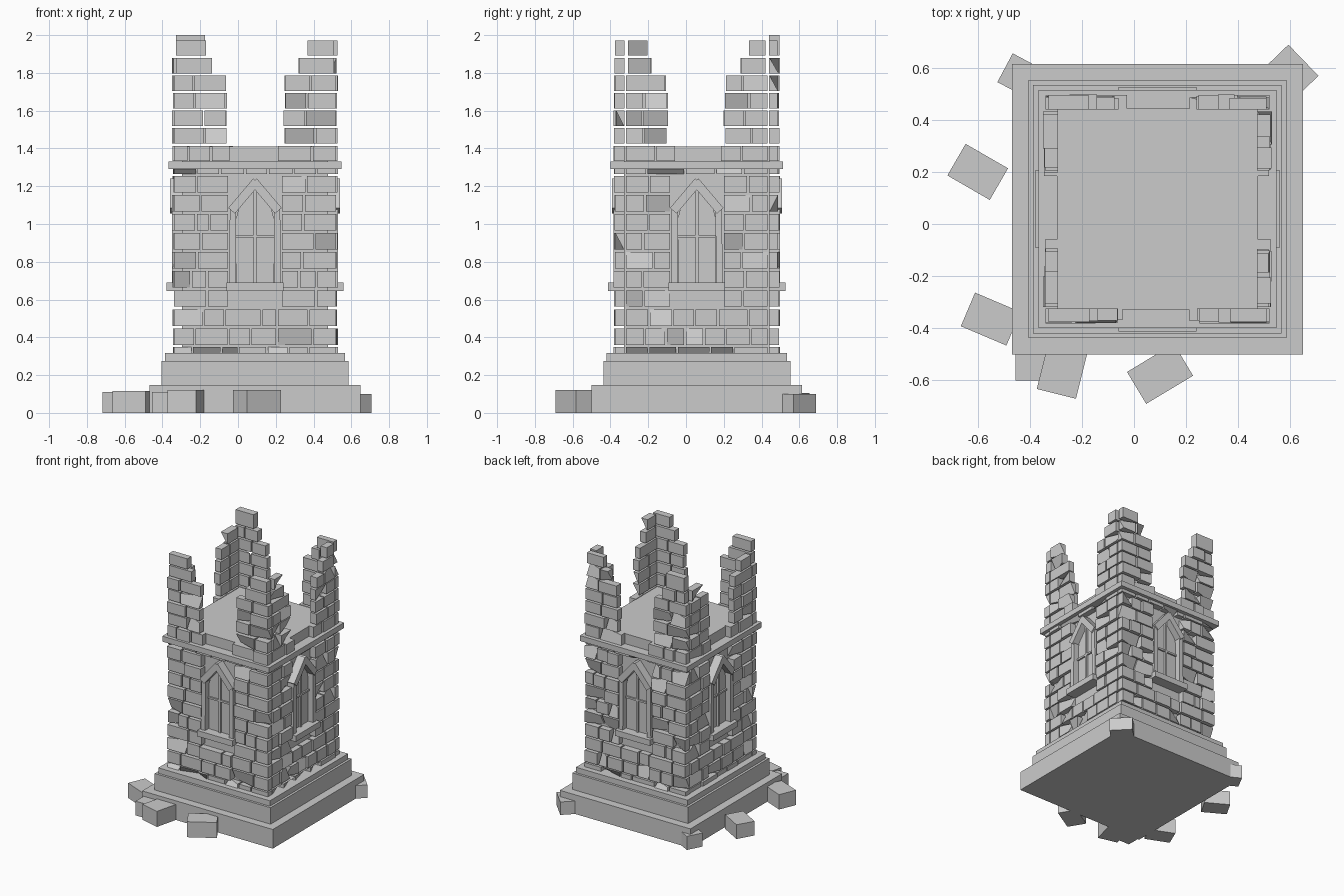
import bpy, bmesh, math, random
from mathutils import Matrix, Vector

if "Cube" in bpy.data.objects:
    bpy.data.objects.remove(bpy.data.objects["Cube"])

random.seed(7)
CX, CY = 0.09, 0.057           # tower axis
CORE = 0.386                   # half width of the inner core
FACE = 0.432                   # half width over the bricks


def side_matrix(k):
    return Matrix.Translation((CX, CY, 0)) @ Matrix.Rotation(k * math.pi / 2, 4, 'Z')


def finish(bm, name, matrix=None):
    bmesh.ops.recalc_face_normals(bm, faces=bm.faces)
    me = bpy.data.meshes.new(name)
    bm.to_mesh(me)
    bm.free()
    ob = bpy.data.objects.new(name, me)
    bpy.context.collection.objects.link(ob)
    if matrix:
        ob.matrix_world = matrix
    return ob


def box(bm, lo, hi):
    lo, hi = Vector(lo), Vector(hi)
    m = Matrix.Translation((lo + hi) / 2) @ Matrix.Diagonal((*(hi - lo), 1))
    return bmesh.ops.create_cube(bm, size=1, matrix=m)['verts']


def prism(bm, pts, d0, d1):
    """Extrude a (u, z) outline outward from depth d0 to d1."""
    f = bm.faces.new([bm.verts.new((u, -d0, z)) for u, z in pts])
    r = bmesh.ops.extrude_face_region(bm, geom=[f])['geom']
    vs = [v for v in r if isinstance(v, bmesh.types.BMVert)]
    bmesh.ops.translate(bm, verts=vs, vec=(0, d0 - d1, 0))
    bm.faces.new([v for v in reversed(f.verts)]) if not f.is_valid else None


def bar(bm, p, q, w, d0, d1):
    p, q = Vector(p), Vector(q)
    t = (q - p).normalized()
    n = Vector((-t.y, t.x)) * w / 2
    prism(bm, [p - n, q - n, q + n, p + n], d0, d1)


def brick(bm, u0, u1, z0, z1):
    out = FACE + random.uniform(-0.006, 0.008)
    vs = box(bm, (u0, -out, z0), (u1, -CORE + 0.004, z1))
    # some bricks are broken at one outer corner
    if random.random() < 0.28:
        mid = (u0 + u1) / 2
        end = random.choice((-1, 1))
        up = random.choice((-1, 1))
        for v in vs:
            if v.co.y < -0.4 and (v.co.x - mid) * end > 0 and (v.co.z - (z0 + z1) / 2) * up > 0:
                v.co.y = -CORE


def course(bm, a, b, z, h):
    """Fill one course from a to b with bricks of varied length."""
    n = max(1, round((b - a) / random.uniform(0.11, 0.15)))
    cuts = [a + (b - a) * i / n for i in range(n + 1)]
    for i in range(1, n):
        cuts[i] += random.uniform(-0.25, 0.25) * (b - a) / n
    for u0, u1 in zip(cuts, cuts[1:]):
        brick(bm, u0 + 0.005, u1 - 0.005, z, z + h)


# stepped plinth and solid core
for name, half, z0, z1 in (("plinth_lower", 0.558, 0, 0.148),
                           ("plinth_middle", 0.495, 0.148, 0.275),
                           ("plinth_upper", 0.477, 0.275, 0.317),
                           ("tower_core", CORE, 0.317, 1.41)):
    bm = bmesh.new()
    box(bm, (-half, -half, z0), (half, half, z1))
    finish(bm, name, side_matrix(0))

# pointed arch outline of the window pane
arch = [(-0.1, 0.68), (0.1, 0.68), (0.1, 1.03), (0.085, 1.09), (0.055, 1.15), (0, 1.205),
        (-0.055, 1.15), (-0.085, 1.09), (-0.1, 1.03)]

for k, side in enumerate(("front", "right", "back", "left")):
    M = side_matrix(k)
    # front and back courses run over the corners, the others fit between
    end = 0.435 if k % 2 == 0 else 0.38

    # wall courses, leaving the window bay open
    bm = bmesh.new()
    rows = [(0.318, 0.032)] + [(0.36 + 0.101 * i, 0.087) for i in range(9)] + [(1.266, 0.024)]
    for i, (z, h) in enumerate(rows):
        if 0.55 < z < 1.26:
            g = 0.138
            course(bm, -end, -g, z, h)
            course(bm, g, end, z, h)
        else:
            course(bm, -end, end, z, h)
    finish(bm, side + "_wall_bricks", M)

    # ruined corner stumps above the cornice
    bm = bmesh.new()
    for s in (-1, 1):
        for i in range(7):
            z = 1.333 + 0.093 * i
            inner = (0.115, 0.145, 0.14, 0.145, 0.15, 0.225, 0.26)[i] + random.uniform(-0.005, 0.015)
            h = 0.081
            if k == 2 and s == 1 and i == 6:
                h = 2.0 - z
            if k == 3 and i == 6:
                continue
            a, b = sorted((s * inner, s * (end - 0.012 * (i > 4))))
            course(bm, a, b, z, h)
    finish(bm, side + "_ruined_corners", M)

    # cornice band
    bm = bmesh.new()
    box(bm, (-0.457, -0.457, 1.29), (0.457, -CORE, 1.332))
    finish(bm, side + "_cornice", M)

    # window pane and glazing bars
    bm = bmesh.new()
    prism(bm, arch, CORE - 0.01, 0.398)
    finish(bm, side + "_window_pane", M)
    bm = bmesh.new()
    bar(bm, (0, 0.68), (0, 1.19), 0.016, 0.39, 0.412)
    bar(bm, (-0.1, 0.935), (0.1, 0.935), 0.014, 0.39, 0.41)
    finish(bm, side + "_window_bars", M)

    # window frame: jambs, gabled hood and sill
    bm = bmesh.new()
    for s in (-1, 1):
        bar(bm, (s * 0.12, 0.68), (s * 0.116, 1.09), 0.034, CORE, 0.44)
        bar(bm, (s * 0.124, 1.07), (s * -0.008, 1.226), 0.046, CORE, 0.45)
    finish(bm, side + "_window_frame", M)
    bm = bmesh.new()
    box(bm, (-0.15, -0.469, 0.645), (0.15, -CORE, 0.69))
    finish(bm, side + "_window_sill", M)

# fallen blocks: x, y, length, width, height, turn in degrees
rubble = [(-0.42, 0.56, 0.17, 0.125, 0.105, -28), (0.60, 0.58, 0.166, 0.14, 0.1, -46),
          (-0.60, 0.20, 0.188, 0.14, 0.11, -30), (-0.55, -0.365, 0.19, 0.14, 0.115, -23),
          (-0.385, -0.53, 0.14, 0.14, 0.11, 0), (-0.275, -0.56, 0.155, 0.19, 0.12, -14),
          (0.10, -0.575, 0.21, 0.143, 0.12, 31)]
for i, (x, y, l, w, h, a) in enumerate(rubble):
    bm = bmesh.new()
    box(bm, (-l / 2, -w / 2, 0), (l / 2, w / 2, h))
    finish(bm, f"fallen_block_{i + 1}",
           Matrix.Translation((x, y, 0)) @ Matrix.Rotation(math.radians(a), 4, 'Z'))
